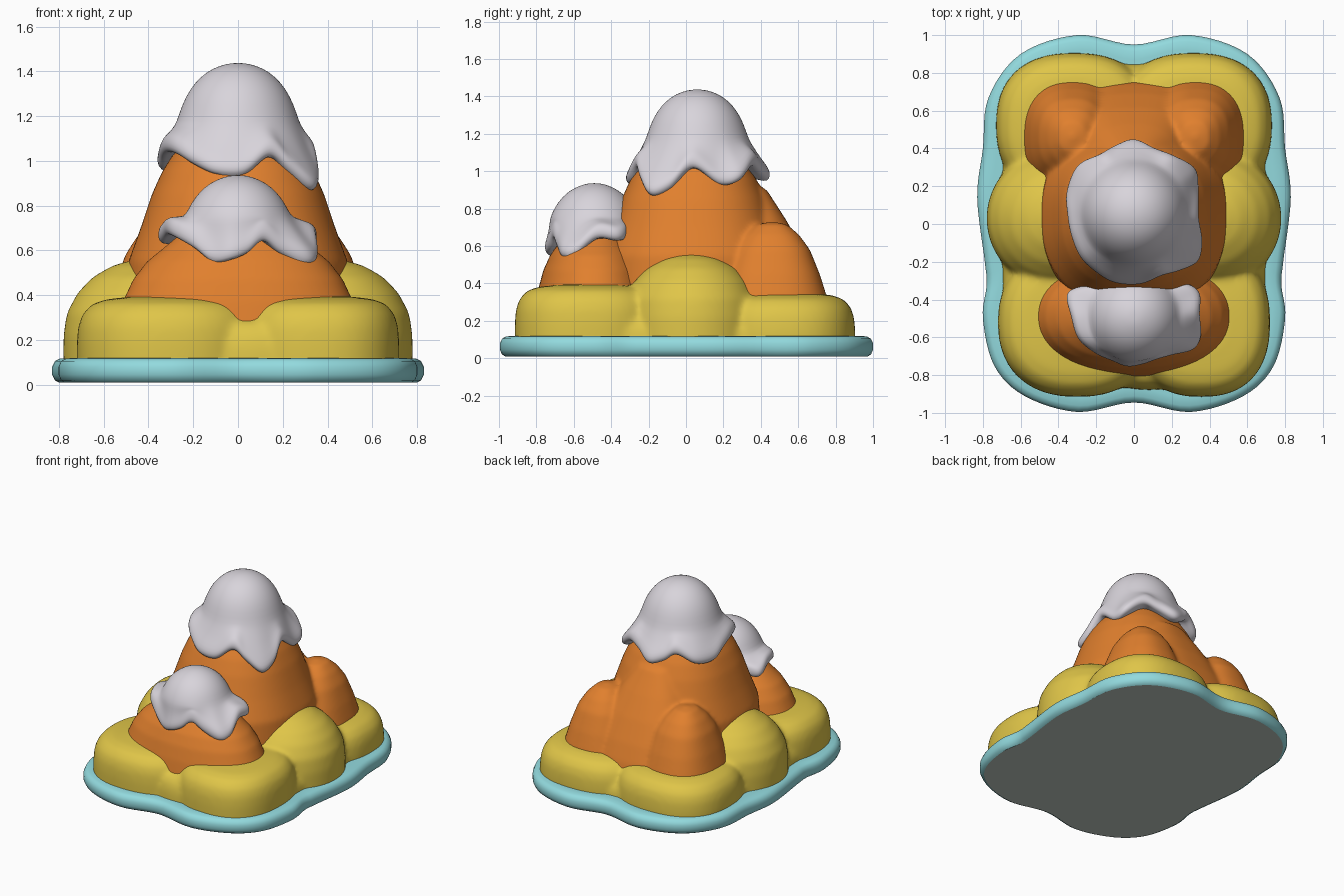
import bpy, bmesh, math
from mathutils import Vector
from mathutils.bvhtree import BVHTree

if "Cube" in bpy.data.objects:
    bpy.data.objects.remove(bpy.data.objects["Cube"])


def material(name, rgb):
    m = bpy.data.materials.new(name)
    m.diffuse_color = (*rgb, 1)
    m.use_nodes = True
    m.node_tree.nodes["Principled BSDF"].inputs["Base Color"].default_value = m.diffuse_color
    return m


SNOW = material("snow_white", (0.69, 0.66, 0.71))
ORANGE = material("rock_orange", (0.75, 0.215, 0.027))
YELLOW = material("sand_yellow", (0.74, 0.56, 0.065))
CYAN = material("water_cyan", (0.29, 0.70, 0.73))
GREY = material("underside_grey", (0.53, 0.60, 0.54))


def loft(bm, rings):
    """Skin a stack of closed rings (bottom to top) and cap both ends."""
    vs = [[bm.verts.new(p) for p in ring] for ring in rings]
    n = len(vs[0])
    for a, b in zip(vs, vs[1:]):
        for i in range(n):
            j = (i + 1) % n
            bm.faces.new((a[i], a[j], b[j], b[i]))
    bm.faces.new(vs[0][::-1])
    bm.faces.new(vs[-1])


def make(name, bm, *mats):
    me = bpy.data.meshes.new(name)
    bmesh.ops.recalc_face_normals(bm, faces=bm.faces)
    bm.to_mesh(me)
    bm.free()
    ob = bpy.data.objects.new(name, me)
    bpy.context.collection.objects.link(ob)
    for m in mats:
        me.materials.append(m)
    return ob


def bake(ob):
    """Apply the modifiers."""
    dg = bpy.context.evaluated_depsgraph_get()
    me = bpy.data.meshes.new_from_object(ob.evaluated_get(dg))
    ob.modifiers.clear()
    ob.data = me


def spline(pts, per):
    """Closed smooth curve through the points (any dimension)."""
    out, n = [], len(pts)
    for i in range(n):
        p0, p1, p2, p3 = (pts[(i + k - 1) % n] for k in range(4))
        for s in range(per):
            t = s / per
            out.append([0.5 * (2 * b + (c - a) * t + (2 * a - 5 * b + 4 * c - d) * t * t
                               + (3 * b - a - 3 * c + d) * t ** 3)
                        for a, b, c, d in zip(p0, p1, p2, p3)])
    return out


def mound(bm, cx, cy, rx, ry, power, profile):
    """Superellipse rings following a (height, scale) profile."""
    rings = []
    for z, s in profile:
        ring = []
        for i in range(64):
            a = 2 * math.pi * i / 64
            c, d = math.cos(a), math.sin(a)
            k = s * (abs(c) ** power + abs(d) ** power) ** (-1 / power)
            ring.append((cx + rx * k * c, cy + ry * k * d, z))
        rings.append(ring)
    loft(bm, rings)


def hills(name, mat, mounds, soft):
    """Fuse overlapping mounds into one softly blended skin."""
    bm = bmesh.new()
    for m in mounds:
        mound(bm, *m)
    ob = make(name, bm, mat)
    r = ob.modifiers.new("fuse", 'REMESH')
    r.mode, r.voxel_size = 'VOXEL', 0.014
    s = ob.modifiers.new("soften", 'SMOOTH')
    s.factor, s.iterations = 0.5, soft
    bake(ob)
    ob.data.materials.clear()
    ob.data.materials.append(mat)
    return ob


def snow_cap(name, cx, cy, dome, hem):
    """Dome whose hem (angle, radius, height) drips down unevenly."""
    pts = spline([(cx + r * math.cos(math.radians(a)),
                   cy + r * math.sin(math.radians(a)), z) for a, r, z in hem], 5)
    r1, z1 = dome[0]
    rows = []
    for s, dz in [(0.76, 0.03), (0.95, 0.0), (1.02, 0.02), (1.03, 0.05), (0.99, 0.085)]:
        rows.append([(cx + (x - cx) * s, cy + (y - cy) * s, z + dz) for x, y, z in pts])
    for f in (0.35, 0.7):                                # flare between hem and dome
        ring = []
        for x, y, z in pts:
            v = Vector((x - cx, y - cy))
            r = 0.97 * v.length * (1 - f) + min(r1, v.length) * f
            v = v.normalized() * r
            ring.append((cx + v.x, cy + v.y, (z + 0.085) * (1 - f) + z1 * f))
        rows.append(ring)
    for r, z in dome:
        ring = []
        for x, y, _ in pts:
            v = Vector((x - cx, y - cy)).normalized() * r
            ring.append((cx + v.x, cy + v.y, z))
        rows.append(ring)
    bm = bmesh.new()
    loft(bm, rows)
    ob = make(name, bm, SNOW)
    ob.modifiers.new("round", 'SUBSURF').levels = 1
    bake(ob)
    return ob


# base slab with a wavy outline
half = [(0, 0.95), (0.3, 1.0), (0.6, 0.9), (0.77, 0.67), (0.80, 0.4), (0.83, 0.14),
        (0.79, -0.2), (0.78, -0.32), (0.80, -0.5), (0.74, -0.75), (0.58, -0.91),
        (0.3, -0.995), (0, -0.945)]
outline = spline(half + [(-x, y) for x, y in half[-2:0:-1]], 6)
bm = bmesh.new()
loft(bm, [[(x * (1 - i / math.hypot(x, y)), y * (1 - i / math.hypot(x, y)), z)
           for x, y in outline]
          for i, z in [(0.03, 0.01), (0.012, 0.02), (0, 0.045), (0, 0.08),
                       (0.012, 0.105), (0.035, 0.117), (0.08, 0.12), (0.2, 0.12)]])
base = make("base_slab", bm, CYAN, GREY)
for p in base.data.polygons:
    if p.normal.z < -0.95:
        p.material_index = 1

# yellow foothills
low = lambda h: [(0.06, 1), (h - 0.2, 1), (h - 0.13, 0.985), (h - 0.075, 0.94),
                 (h - 0.03, 0.84), (h - 0.008, 0.68), (h + 0.004, 0.4), (h + 0.004, 0.05)]
bell = [(0.06, 1), (0.22, 1), (0.32, 0.96), (0.41, 0.83), (0.48, 0.65), (0.53, 0.42),
        (0.555, 0.2), (0.557, 0.02)]
sandy = [(0, -0.01, 0.70, 0.86, 4, low(0.29)),
         (-0.30, -0.52, 0.42, 0.395, 2.3, low(0.39)),
         (0.355, -0.52, 0.365, 0.395, 2.4, low(0.39)),
         (0.08, -0.6, 0.4, 0.28, 2, low(0.3))]
for s in (-1, 1):
    sandy += [(s * 0.315, 0.52, 0.415, 0.385, 2.4, low(0.345)),
              (s * 0.41, 0.03, 0.37, 0.37, 2, bell)]
foothills = hills("foothills", YELLOW, sandy, 20)

# orange main mountain with two rear buttresses
peak = [(0.15, 1.02), (0.4, 1), (0.55, 0.98), (0.7, 0.87), (0.85, 0.77), (0.95, 0.68),
        (1.03, 0.58), (1.1, 0.42), (1.17, 0.2), (1.19, 0.05)]
butt = [(0.15, 1.12), (0.33, 1.01), (0.45, 0.88), (0.58, 0.7), (0.66, 0.5), (0.715, 0.28),
        (0.73, 0.05)]
slope = [(0.15, 1.1), (0.33, 1), (0.45, 0.89), (0.6, 0.72), (0.75, 0.52), (0.9, 0.3),
         (0.95, 0.1)]
rocky = [(0, 0.04, 0.5, 0.5, 2.3, peak), (0, 0.30, 0.46, 0.44, 2.6, slope)]
rocky += [(s * 0.325, 0.46, 0.255, 0.29, 2.4, butt) for s in (-1, 1)]
mountain = hills("main_mountain", ORANGE, rocky, 12)

# orange front mountain
small = [(0.15, 1.1), (0.27, 1.06), (0.37, 1), (0.47, 0.91), (0.55, 0.79), (0.63, 0.6),
         (0.7, 0.44), (0.75, 0.32), (0.8, 0.1)]
front = hills("front_mountain", ORANGE, [(0, -0.49, 0.515, 0.30, 2.2, small)], 4)

# dripping snow caps
main_cap = snow_cap(
    "main_snow_cap", 0, 0.06,
    [(0.275, 1.17), (0.25, 1.25), (0.215, 1.32), (0.165, 1.378), (0.11, 1.415),
     (0.05, 1.434), (0.01, 1.437)],
    [(-180, .345, 1.00), (-160, .345, 1.03), (-140, .36, 1.02), (-122, .365, .97),
     (-105, .375, .93), (-85, .37, .93), (-66, .355, 1.01), (-52, .38, .94),
     (-37, .415, .86), (-22, .38, .90), (-4, .335, 1.01), (20, .355, .92), (36, .39, .94),
     (55, .36, 1.02), (72, .35, .99), (90, .38, .94), (106, .36, .97), (120, .35, 1.02),
     (140, .38, .96), (162, .365, .95)])
front_cap = snow_cap(
    "front_snow_cap", 0, -0.49,
    [(0.235, 0.755), (0.21, 0.81), (0.172, 0.862), (0.126, 0.90), (0.08, 0.922),
     (0.04, 0.934), (0.01, 0.936)],
    [(-180, .325, .66), (-158, .31, .65), (-136, .275, .60), (-117, .255, .54),
     (-98, .26, .55), (-80, .25, .58), (-62, .25, .635), (-45, .28, .58),
     (-29, .35, .53), (-16, .36, .54), (2, .34, .63), (20, .36, .62), (34, .31, .63),
     (60, .19, .64), (90, .16, .65), (120, .19, .65), (142, .27, .64), (160, .365, .62)])

# remove surfaces buried inside neighbouring parts
parts = [base, foothills, mountain, front, main_cap, front_cap]
trees = []
for ob in parts:
    bm = bmesh.new()
    bm.from_mesh(ob.data)
    trees.append(BVHTree.FromBMesh(bm))
    bm.free()
UP = Vector((0.11, 0.07, 1)).normalized()


def inside(tree, p):
    hits, q = 0, p.copy()
    while hits < 20:
        loc = tree.ray_cast(q, UP)[0]
        if loc is None:
            break
        hits += 1
        q = loc + UP * 1e-4
    return hits % 2 == 1


for k, ob in enumerate(parts):
    bm = bmesh.new()
    bm.from_mesh(ob.data)
    buried = {v for v in bm.verts
              if any(inside(t, v.co) for j, t in enumerate(trees) if j != k)}
    dead = [f for f in bm.faces if all(v in buried for v in f.verts)]
    bmesh.ops.delete(bm, geom=dead, context='FACES')
    for f in bm.faces:
        f.smooth = True
    bm.to_mesh(ob.data)
    bm.free()

# keep the slab's underside edge crisp
for p in base.data.polygons:
    p.use_smooth = p.material_index == 0
